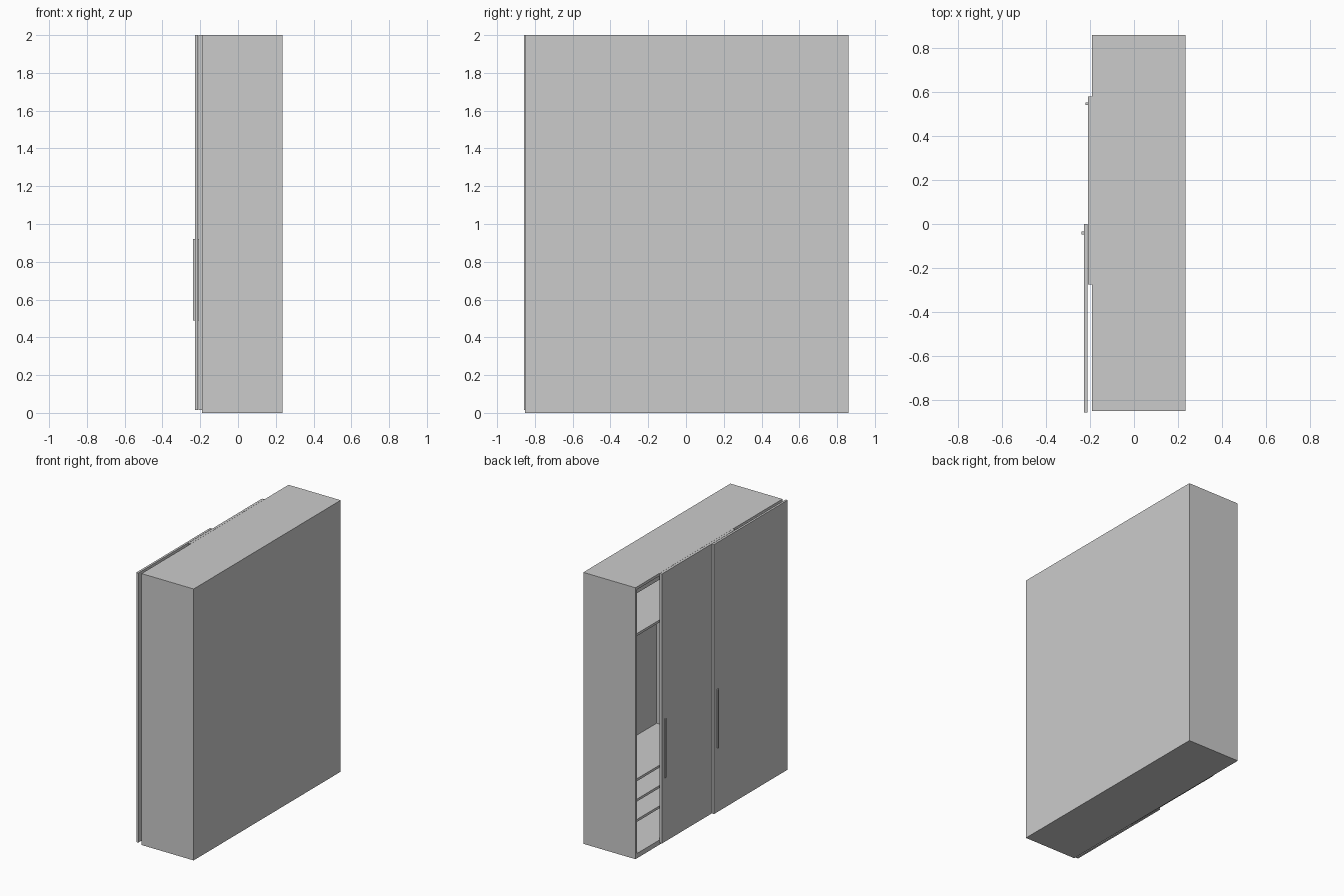
import bpy, bmesh
from mathutils import Vector

if "Cube" in bpy.data.objects:
    bpy.data.objects.remove(bpy.data.objects["Cube"])


def box(name, x, y, z):
    """Box spanning the given (min, max) ranges."""
    bm = bmesh.new()
    bmesh.ops.create_cube(bm, size=1)
    lo, hi = Vector((x[0], y[0], z[0])), Vector((x[1], y[1], z[1]))
    for v in bm.verts:
        v.co = Vector([lo[i] + (v.co[i] + 0.5) * (hi[i] - lo[i]) for i in range(3)])
    mesh = bpy.data.meshes.new(name)
    bm.to_mesh(mesh)
    bm.free()
    ob = bpy.data.objects.new(name, mesh)
    bpy.context.collection.objects.link(ob)
    return ob


FRONT, BACK, T = -0.19, 0.235, 0.016
SHELF_TOPS = (0.27, 0.42, 0.57, 1.64)


def carcass(label, y0, y1):
    """Open-fronted cabinet unit with its shelves."""
    inner = (y0 + T, y1 - T)
    box(f"{label}_side_a", (FRONT, BACK), (y0, y0 + T), (0, 2))
    box(f"{label}_side_b", (FRONT, BACK), (y1 - T, y1), (0, 2))
    box(f"{label}_top_panel", (FRONT, BACK), inner, (1.98, 2))
    box(f"{label}_bottom_panel", (FRONT, BACK), inner, (0, 0.035))
    box(f"{label}_back_panel", (BACK - 0.01, BACK), inner, (0.035, 1.98))
    box(f"{label}_top_rail", (FRONT + 0.01, FRONT + 0.025), inner, (1.945, 1.98))
    for i, z in enumerate(SHELF_TOPS):
        box(f"{label}_shelf_{i + 1}", (FRONT + 0.02, BACK - 0.01), inner, (z - 0.018, z))


def door(label, x0, x1, y0, y1, handle_y):
    """Sliding door with a slim upright handle."""
    box(f"{label}_door", (x0, x1), (y0, y1), (0.014, 2))
    box(f"{label}_handle", (x0 - 0.01, x0), (handle_y - 0.006, handle_y + 0.006), (0.488, 0.921))


# Two cabinet units side by side
carcass("left_unit", 0.004, 0.86)
carcass("right_unit", -0.852, 0.004)

# Sliding doors on two tracks
door("inner", -0.21, -0.191, -0.275, 0.58, 0.547)
door("outer", -0.228, -0.212, -0.858, 0.0, -0.041)
